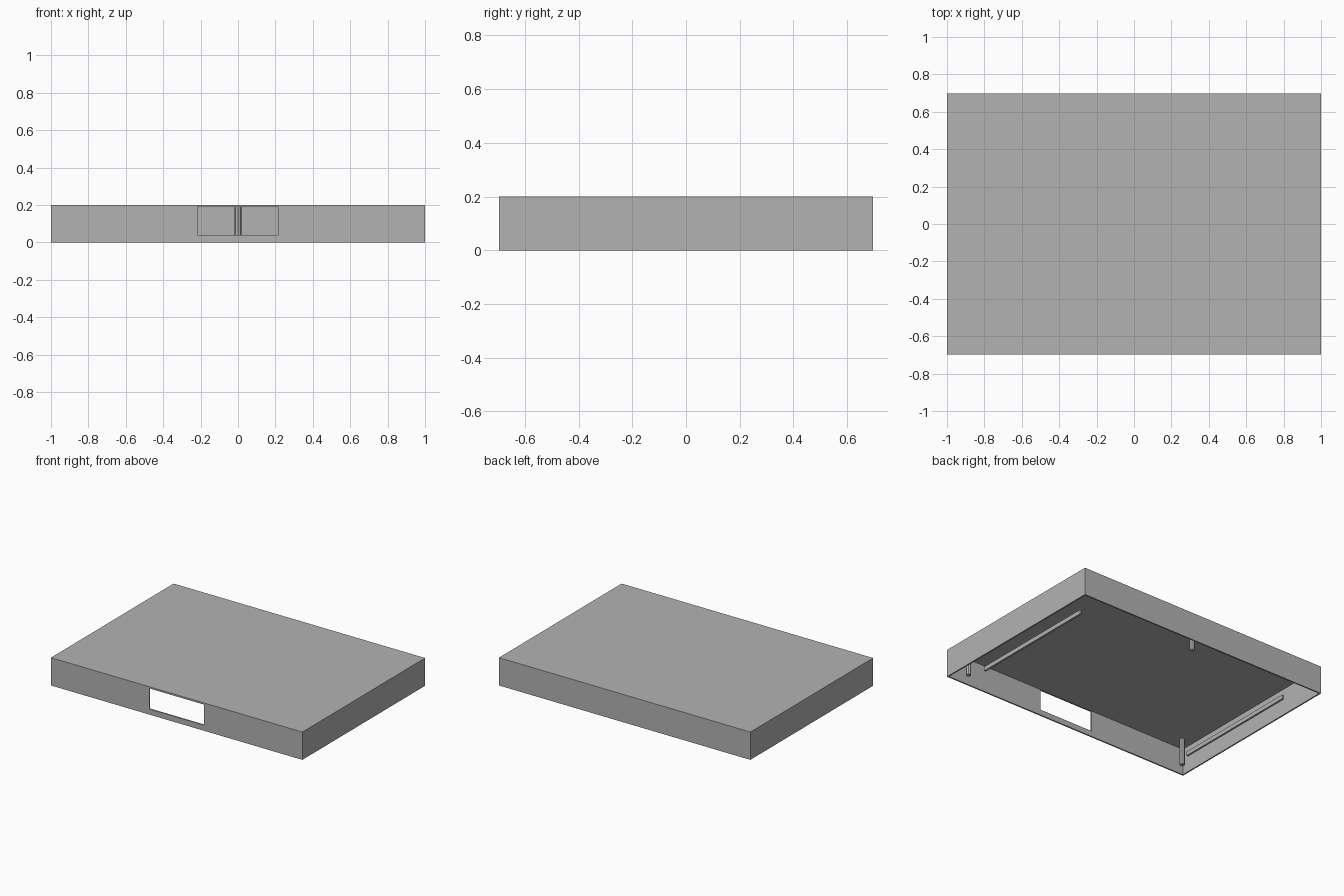
import bpy

old = bpy.data.objects.get("Cube")
if old:
    bpy.data.objects.remove(old, do_unlink=True)

grey = bpy.data.materials.new("plain grey")
grey.use_nodes = True
colour = (0.45, 0.45, 0.45, 1)
grey.diffuse_color = colour
grey.node_tree.nodes["Principled BSDF"].inputs["Base Color"].default_value = colour

HALF_X, HALF_Y, HEIGHT, WALL = 1.0, 0.697, 0.2, 0.01


def box(name, low, high):
    """Axis-aligned box between two corners."""
    bpy.ops.mesh.primitive_cube_add(size=1)
    ob = bpy.context.object
    ob.name = name
    for v in ob.data.vertices:
        v.co = [(a + b) / 2 + c * (b - a) for a, b, c in zip(low, high, v.co)]
    ob.data.materials.append(grey)
    return ob


def cut(target, cutter):
    """Subtract the cutter from the target, then discard it."""
    cutter.hide_render = True
    mod = target.modifiers.new("cut", "BOOLEAN")
    mod.operation = "DIFFERENCE"
    mod.solver = "EXACT"
    mod.object = cutter
    bpy.context.view_layer.objects.active = target
    bpy.ops.object.modifier_apply(modifier=mod.name)
    bpy.data.objects.remove(cutter, do_unlink=True)


# Thin cover, open underneath, with a window in the front wall
cover = box("cover", (-HALF_X, -HALF_Y, 0), (HALF_X, HALF_Y, HEIGHT))
inner_x, inner_y = HALF_X - WALL, HALF_Y - WALL
cut(cover, box("cavity_cutter", (-inner_x, -inner_y, -0.1),
               (inner_x, inner_y, HEIGHT - WALL)))
cut(cover, box("window_cutter", (-0.217, -HALF_Y - 0.1, 0.04),
               (0.217, -HALF_Y + 0.1, 0.188)))

# Three octagonal posts hanging from the lid
posts = {"right_post": (-0.905, -0.592), "left_post": (0.905, -0.592),
         "back_post": (0, 0.587)}
post_height = HEIGHT - WALL / 2
for name, (x, y) in posts.items():
    bpy.ops.mesh.primitive_cylinder_add(vertices=8, radius=0.0175, depth=post_height,
                                        location=(x, y, post_height / 2))
    post = bpy.context.object
    post.name = name
    post.data.materials.append(grey)

# Low side rails level with the rim
for side, x in (("right", -0.857), ("left", 0.857)):
    box(side + "_rail", (x - 0.007, -0.485, 0), (x + 0.007, 0.485, 0.03))
